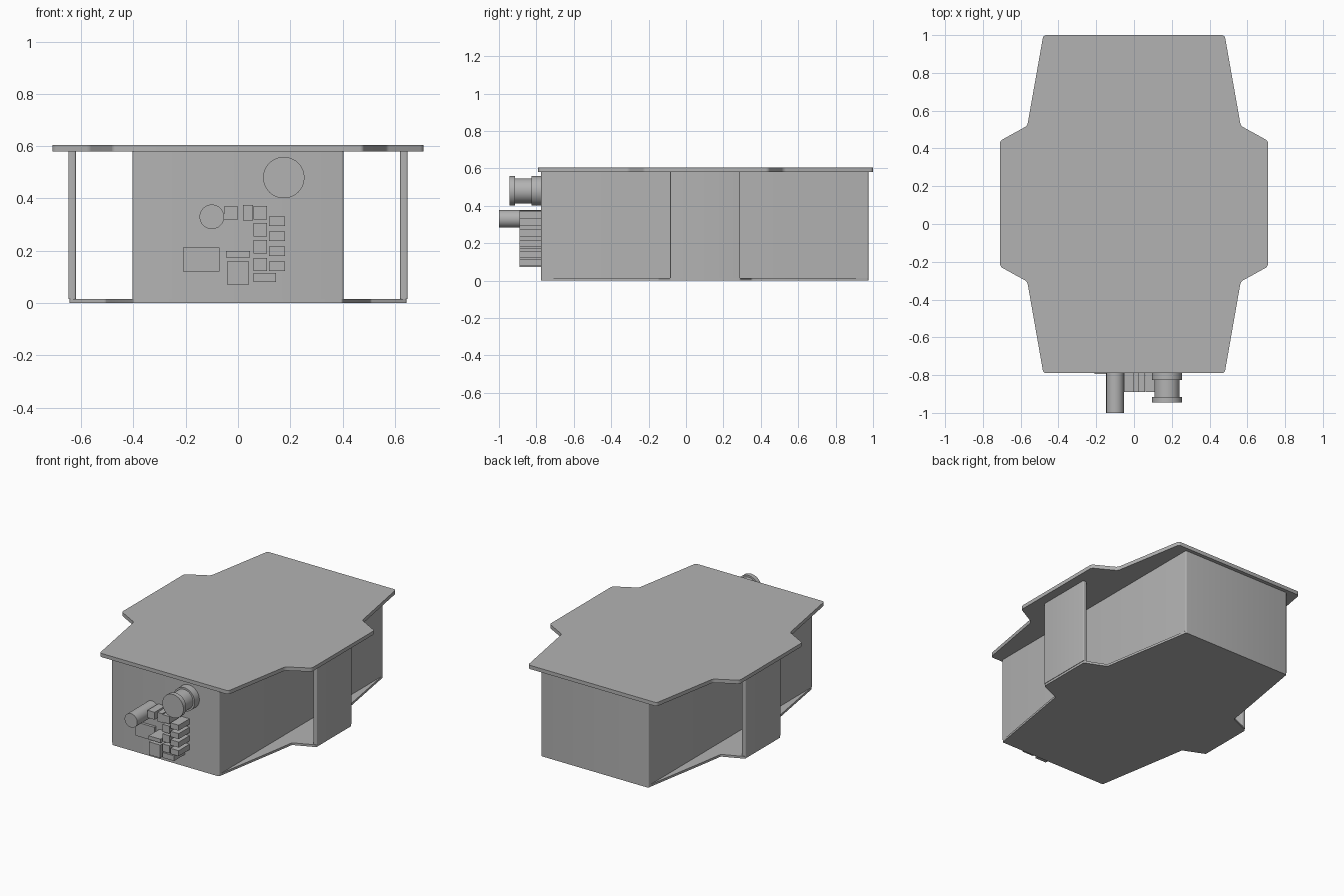
import bpy, bmesh, math
from mathutils import Matrix, Vector

cube = bpy.data.objects.get("Cube")
if cube:
    bpy.data.objects.remove(cube, do_unlink=True)

grey = bpy.data.materials.new("plain grey")
grey.use_nodes = True
colour = (0.45, 0.45, 0.45, 1)
grey.diffuse_color = colour
grey.node_tree.nodes["Principled BSDF"].inputs["Base Color"].default_value = colour


def finish(name, bm):
    bmesh.ops.recalc_face_normals(bm, faces=bm.faces)
    mesh = bpy.data.meshes.new(name)
    bm.to_mesh(mesh)
    bm.free()
    mesh.materials.append(grey)
    mesh.shade_smooth()
    mesh.set_sharp_from_angle(angle=math.radians(35))
    obj = bpy.data.objects.new(name, mesh)
    bpy.context.collection.objects.link(obj)
    return obj


def plate(name, outline, z0, z1, radius=0):
    """Extrude a flat outline upward, rounding its upright edges."""
    bm = bmesh.new()
    face = bm.faces.new([bm.verts.new((x, y, z0)) for x, y in outline])
    grown = bmesh.ops.extrude_face_region(bm, geom=[face])
    top = [v for v in grown["geom"] if isinstance(v, bmesh.types.BMVert)]
    bmesh.ops.translate(bm, verts=top, vec=(0, 0, z1 - z0))
    if radius:
        upright = [e for e in bm.edges
                   if abs(e.verts[0].co.z - e.verts[1].co.z) > 1e-4]
        bmesh.ops.bevel(bm, geom=upright, offset=radius, segments=4,
                        profile=0.5, affect='EDGES')
    return finish(name, bm)


def mirrored(side):
    """Close a right-hand outline with its mirror image."""
    return side + [(-x, y) for x, y in reversed(side)]


def rect(x0, x1, y0, y1):
    return [(x0, y0), (x1, y0), (x1, y1), (x0, y1)]


def turned(name, x, z, profile):
    """Cylinder sections along y, given as (start, end, radius)."""
    bm = bmesh.new()
    for y0, y1, r in profile:
        place = Matrix.Translation(Vector((x, (y0 + y1) / 2, z))) @ Matrix.Rotation(math.pi / 2, 4, 'X')
        bmesh.ops.create_cone(bm, cap_ends=True, segments=40, radius1=r,
                              radius2=r, depth=y1 - y0, matrix=place)
    return finish(name, bm)


FRONT, BACK = -0.775, 0.975
LID_Z, BASE_Z = 0.58, 0.015

# Lid, base and central housing
plate("lid", mirrored([(0.48, -0.79), (0.565, -0.305), (0.71, -0.225),
                       (0.71, 0.44), (0.565, 0.52), (0.48, 1.0)]),
      LID_Z, 0.605, 0.015)
plate("base", mirrored([(0.40, FRONT), (0.485, -0.27), (0.505, -0.145),
                        (0.645, -0.085), (0.645, 0.29), (0.505, 0.35),
                        (0.485, 0.475), (0.40, BACK)]),
      0, BASE_Z, 0.008)
plate("housing", rect(-0.403, 0.403, FRONT, BACK), BASE_Z, LID_Z, 0.008)

# Outer side panels
for name, s in (("left_panel", 1), ("right_panel", -1)):
    x0, x1 = sorted((s * 0.62, s * 0.648))
    plate(name, rect(x0, x1, -0.085, 0.29), BASE_Z, LID_Z, 0.006)

# Round connectors on the front
turned("large_connector", 0.175, 0.48,
       [(-0.945, -0.915, 0.079), (-0.915, -0.825, 0.067), (-0.825, FRONT, 0.079)])
turned("small_connector", -0.10, 0.33, [(-1.0, FRONT, 0.047)])

# Rectangular sockets on the front: x range, z range
sockets = [(-0.053, 0, 0.32, 0.37), (0.02, 0.058, 0.315, 0.376),
           (-0.045, 0.045, 0.175, 0.2), (-0.042, 0.042, 0.072, 0.16),
           (0.06, 0.145, 0.08, 0.115)]
sockets += [(0.06, 0.11, z, z + 0.051) for z in (0.122, 0.19, 0.255, 0.32)]
sockets += [(0.118, 0.18, z, z + 0.037) for z in (0.122, 0.18, 0.237, 0.294)]
for i, (x0, x1, z0, z1) in enumerate(sockets):
    plate(f"socket_{i + 1}", rect(x0, x1, -0.89, FRONT), z0, z1)

# Shallow cover beside the sockets
plate("front_cover", rect(-0.21, -0.07, -0.793, FRONT), 0.12, 0.213)
